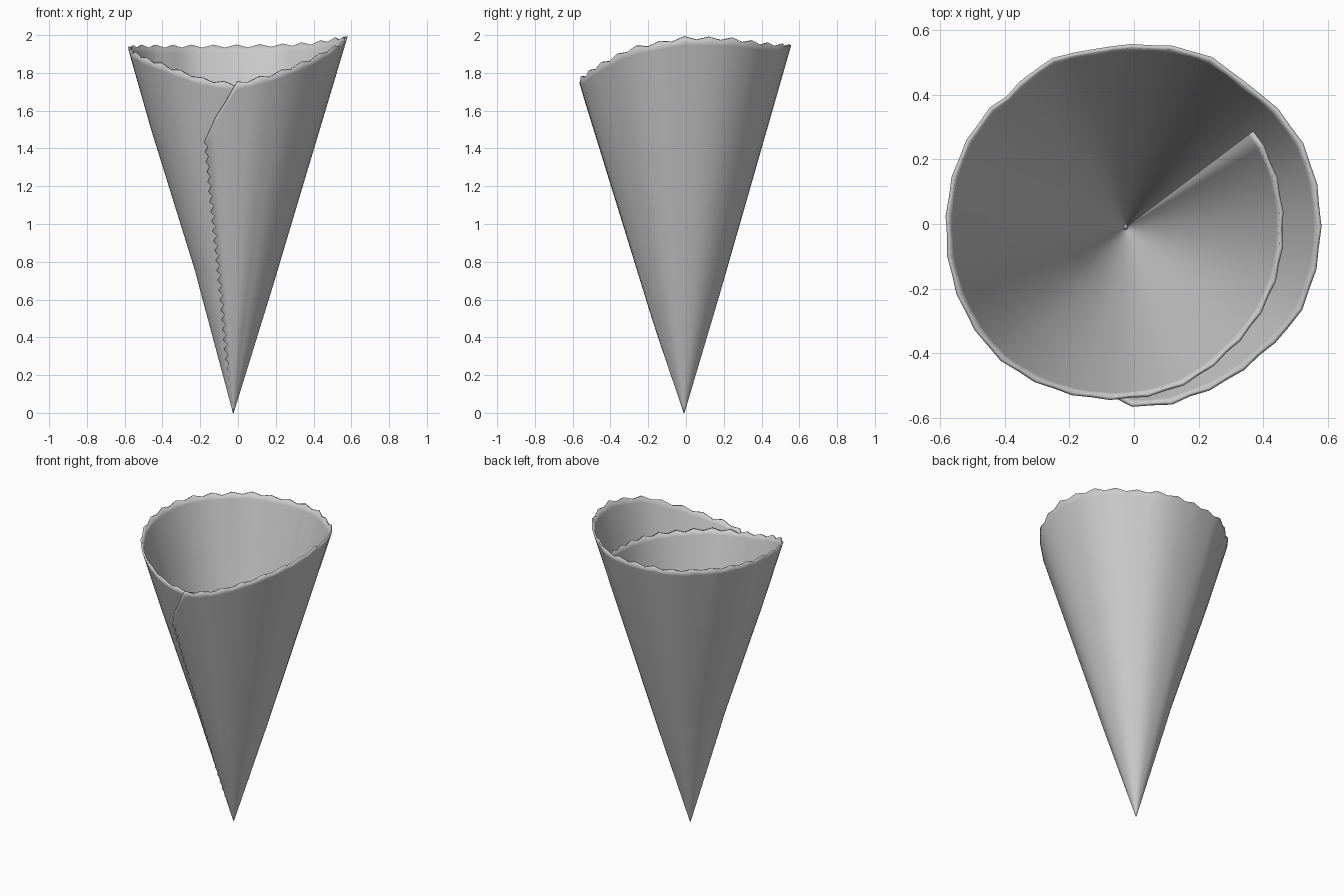
import bpy, math

if "Cube" in bpy.data.objects:
    bpy.data.objects.remove(bpy.data.objects["Cube"])

# Rim of the rolled sheet: (angle in degrees, radius from apex axis, height)
RIM = [(37, .49, 1.76), (0, .48, 1.73), (-30, .487, 1.72), (-50, .492, 1.72),
       (-70, .513, 1.73), (-90, .525, 1.74), (-107, .537, 1.765), (-135, .56, 1.85),
       (-157, .556, 1.90), (-180, .55, 1.93), (-205, .555, 1.94), (-230, .552, 1.94),
       (-250, .565, 1.94), (-270, .557, 1.94), (-295, .582, 1.945), (-315, .583, 1.955),
       (-336, .60, 1.98), (-360, .597, 1.985), (-388, .594, 1.93), (-401, .57, 1.88),
       (-428, .557, 1.79), (-448, .54, 1.745), (-457, .505, 1.62), (-467, .452, 1.46)]
APEX_X, APEX_Y = -.025, -.01
COLS, ROWS = 80, 56


def rim_at(angle):
    """Linear lookup of the rim radius and height."""
    for (a0, r0, z0), (a1, r1, z1) in zip(RIM, RIM[1:]):
        if angle >= a1:
            f = (a0 - angle) / (a0 - a1)
            return r0 + f * (r1 - r0), z0 + f * (z1 - z0)
    return RIM[-1][1:]


def dent(angle, t):
    """Shallow flutes pressed into the back near the rim."""
    return sum(.010 * t ** 5 * math.exp(-((angle - c) / 5) ** 2) for c in (-230, -258, -308))


# Rolled sheet: inner flap, full turn, then outer overlap at the front
verts, faces, weights = [], [], []
for i in range(COLS + 1):
    angle = 37 - 504 * i / COLS
    r, z = rim_at(angle)
    for j in range(ROWS + 1):
        t = .004 + .996 * j / ROWS
        a, h = math.radians(angle), z * t
        rad = r * t - dent(angle, t)
        if angle < -430:                       # lift the overlap clear of the layer below
            rad += .008 * min(1, t * 4)
        if j == ROWS:                          # scalloped rim
            k = .008 if i % 2 else -.008
            h, rad = h + k, rad + k * .3
        if i == COLS and j % 2:                # pinked seam edge
            a -= min(.022 / max(rad, .06), .2)
        x = APEX_X + rad * math.cos(a)
        y = APEX_Y + rad * math.sin(a)
        x += .02 * max(0, -math.cos(a)) * max(0, 1 - abs(t - .39) / .39)
        verts.append((x, y, h - .007 * (1 - t)))
        weights.append(max(.05, min(1, t * 3)))
        if i < COLS and j < ROWS:
            b = i * (ROWS + 1) + j
            faces.append((b, b + 1, b + ROWS + 2, b + ROWS + 1))

mesh = bpy.data.meshes.new("paper_cone")
mesh.from_pydata(verts, [], faces)
cone = bpy.data.objects.new("paper_cone", mesh)
bpy.context.collection.objects.link(cone)

# Thin paper, tapering in thickness toward the tip
group = cone.vertex_groups.new(name="thickness")
for index, weight in enumerate(weights):
    group.add([index], weight, 'REPLACE')
solid = cone.modifiers.new("thickness", 'SOLIDIFY')
solid.thickness = .012
solid.offset = 0
solid.vertex_group = group.name

bpy.context.view_layer.objects.active = cone
cone.select_set(True)
bpy.ops.object.shade_smooth_by_angle(angle=math.radians(40))
